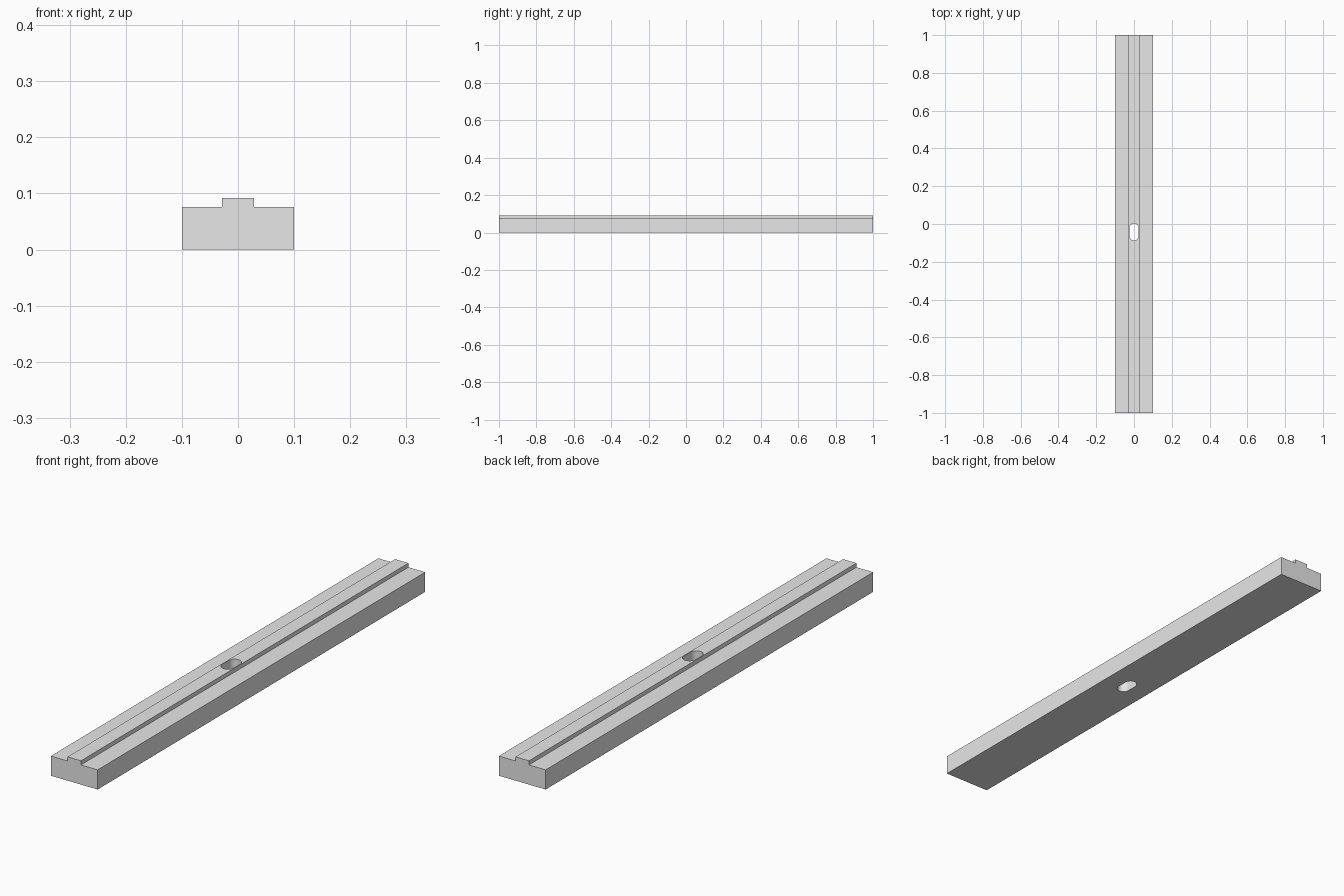
import bpy, bmesh, math

if "Cube" in bpy.data.objects:
    bpy.data.objects.remove(bpy.data.objects["Cube"])

WIDTH, LENGTH = 0.20, 2.0
SHOULDER, TOP = 0.076, 0.092
RIB = 0.0285                      # half width of the raised rib
SLOT_R, SLOT_HALF, SLOT_Y = 0.0245, 0.0205, -0.042

grey = bpy.data.materials.new("light_grey")
grey.diffuse_color = (0.8, 0.8, 0.8, 1)
grey.use_nodes = True
grey.node_tree.nodes["Principled BSDF"].inputs["Base Color"].default_value = grey.diffuse_color


def extrude_profile(name, points, direction):
    """Solid made by sweeping a closed outline along a direction."""
    bm = bmesh.new()
    face = bm.faces.new([bm.verts.new(p) for p in points])
    swept = bmesh.ops.extrude_face_region(bm, geom=[face])
    verts = [v for v in swept["geom"] if isinstance(v, bmesh.types.BMVert)]
    bmesh.ops.translate(bm, verts=verts, vec=direction)
    bmesh.ops.recalc_face_normals(bm, faces=bm.faces)
    mesh = bpy.data.meshes.new(name)
    bm.to_mesh(mesh)
    bm.free()
    mesh.materials.append(grey)
    obj = bpy.data.objects.new(name, mesh)
    bpy.context.collection.objects.link(obj)
    return obj


# Rail: stepped cross-section swept along y
half = [(WIDTH / 2, 0), (WIDTH / 2, SHOULDER), (RIB, SHOULDER), (RIB, TOP)]
section = half + [(-x, z) for x, z in reversed(half)]
rail = extrude_profile("rail", [(x, -LENGTH / 2, z) for x, z in section], (0, LENGTH, 0))

# Slot: rounded-end hole through the rib and base
steps = 16
outline = []
for side in (1, -1):
    for i in range(steps + 1):
        a = math.pi * i / steps + (0 if side > 0 else math.pi)
        outline.append((SLOT_R * math.cos(a),
                        SLOT_Y + side * SLOT_HALF + SLOT_R * math.sin(a), -0.05))
cutter = extrude_profile("slot_cutter", outline, (0, 0, 0.25))
cutter.hide_render = True
cutter.hide_set(True)

cut = rail.modifiers.new("slot", "BOOLEAN")
cut.operation = "DIFFERENCE"
cut.solver = "EXACT"
cut.object = cutter

# Apply the cut, remove the helper, and smooth the slot wall
bpy.context.view_layer.objects.active = rail
rail.select_set(True)
bpy.ops.object.modifier_apply(modifier=cut.name)
bpy.data.objects.remove(cutter)
bpy.ops.object.shade_smooth_by_angle(angle=math.radians(30))
